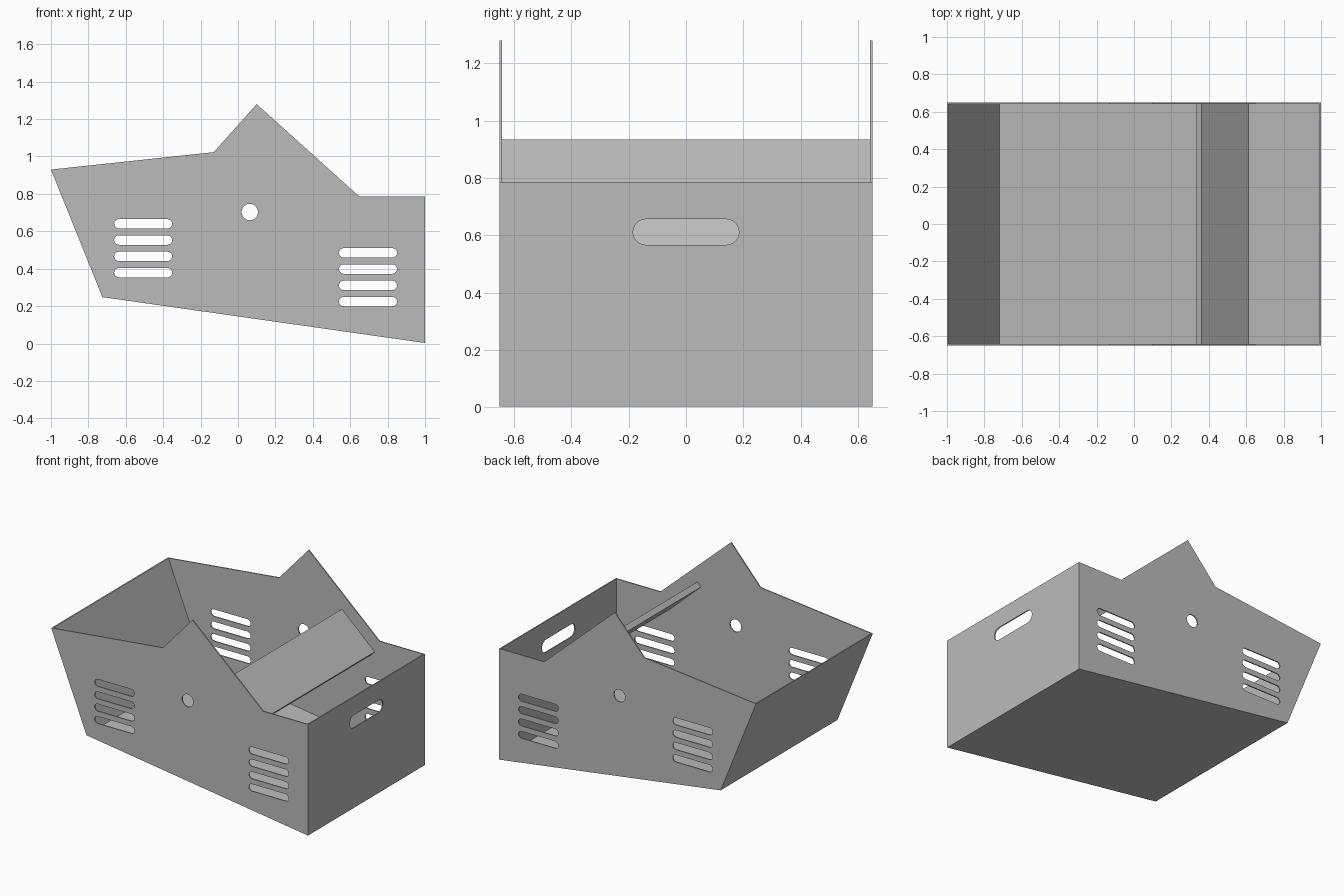
import bpy
import math
from mathutils import Matrix

cube = bpy.data.objects.get("Cube")
if cube:
    bpy.data.objects.remove(cube, do_unlink=True)

T = 0.008          # sheet thickness
HALF = 0.65        # half the width of the box
INNER = HALF - T

grey = bpy.data.materials.new("sheet grey")
grey.use_nodes = True
grey.diffuse_color = (0.5, 0.5, 0.5, 1)
grey.node_tree.nodes["Principled BSDF"].inputs["Base Color"].default_value = (0.5, 0.5, 0.5, 1)

# Local (u, v, depth) mapped onto the side plane (x, z) or the end plane (y, z)
SIDE = Matrix.Rotation(math.pi / 2, 4, "X")
END = Matrix(((0, 0, 1, 0), (1, 0, 0, 0), (0, 1, 0, 0), (0, 0, 0, 1)))


def slot(cu, cv, length, height, steps=10):
    """Rounded slot outline; equal length and height give a circle."""
    r, straight = height / 2, (length - height) / 2
    points = []
    for side in (1, -1):
        for i in range(steps + 1):
            a = math.pi * (i / steps - 0.5)
            points.append((cu + side * (straight + r * math.cos(a)),
                           cv + side * r * math.sin(a)))
    if straight < 1e-6:   # drop the doubled points where the halves meet
        points = points[:steps] + points[steps + 1:-1]
    return points


def plate(name, outline, thickness, plane, offset=(0, 0, 0), holes=()):
    """Flat plate from an outline with holes, centred on its plane."""
    curve = bpy.data.curves.new(name, "CURVE")
    curve.dimensions = "2D"
    curve.fill_mode = "BOTH"
    curve.extrude = thickness / 2
    for loop in (outline, *holes):
        spline = curve.splines.new("POLY")
        spline.points.add(len(loop) - 1)
        for point, (u, v) in zip(spline.points, loop):
            point.co = (u, v, 0, 1)
        spline.use_cyclic_u = True
        spline.use_smooth = False
    temp = bpy.data.objects.new(name + " curve", curve)
    bpy.context.collection.objects.link(temp)
    bpy.context.view_layer.update()
    mesh = bpy.data.meshes.new_from_object(
        temp.evaluated_get(bpy.context.evaluated_depsgraph_get()))
    bpy.data.objects.remove(temp, do_unlink=True)
    mesh.transform(Matrix.Translation(offset) @ plane)
    mesh.shade_flat()
    mesh.materials.clear()
    mesh.materials.append(grey)
    mesh.name = name
    obj = bpy.data.objects.new(name, mesh)
    bpy.context.collection.objects.link(obj)
    return obj


# Peaked side plates with two banks of vents and a round hole
side_outline = [(-1, 0.93), (-0.725, 0.248), (1, 0.003), (1, 0.785),
                (0.65, 0.785), (0.1, 1.28), (-0.13, 1.023)]
vents = [slot(u, top - i * 0.087, 0.31, 0.05)
         for u, top in ((-0.507, 0.64), (0.695, 0.485)) for i in range(4)]
side_holes = vents + [slot(0.063, 0.703, 0.088, 0.088)]
for name, y in (("front_side", -1), ("back_side", 1)):
    plate(name, side_outline, T, SIDE, (0, y * (HALF - T / 2), 0), side_holes)

# Upright end wall with a hand hole
plate("handle_wall", [(-INNER, 0.003), (INNER, 0.003), (INNER, 0.785), (-INNER, 0.785)],
      T, END, (1 - T / 2, 0, 0), [slot(0, 0.611, 0.37, 0.09)])

# Slanted end wall, floor and sloping inner panel span the sides
plate("slanted_wall", [(-1, 0.93), (-0.725, 0.248), (-0.716, 0.248), (-0.991, 0.929)],
      2 * INNER, SIDE)
plate("floor", [(-0.725, 0.248), (1 - T, 0.004), (1 - T, 0.012), (-0.728, 0.256)],
      2 * INNER, SIDE)
plate("sloping_panel", [(0.333, 0.903), (0.588, 0.67), (0.615, 0.7), (0.36, 0.933)],
      2 * INNER, SIDE)
